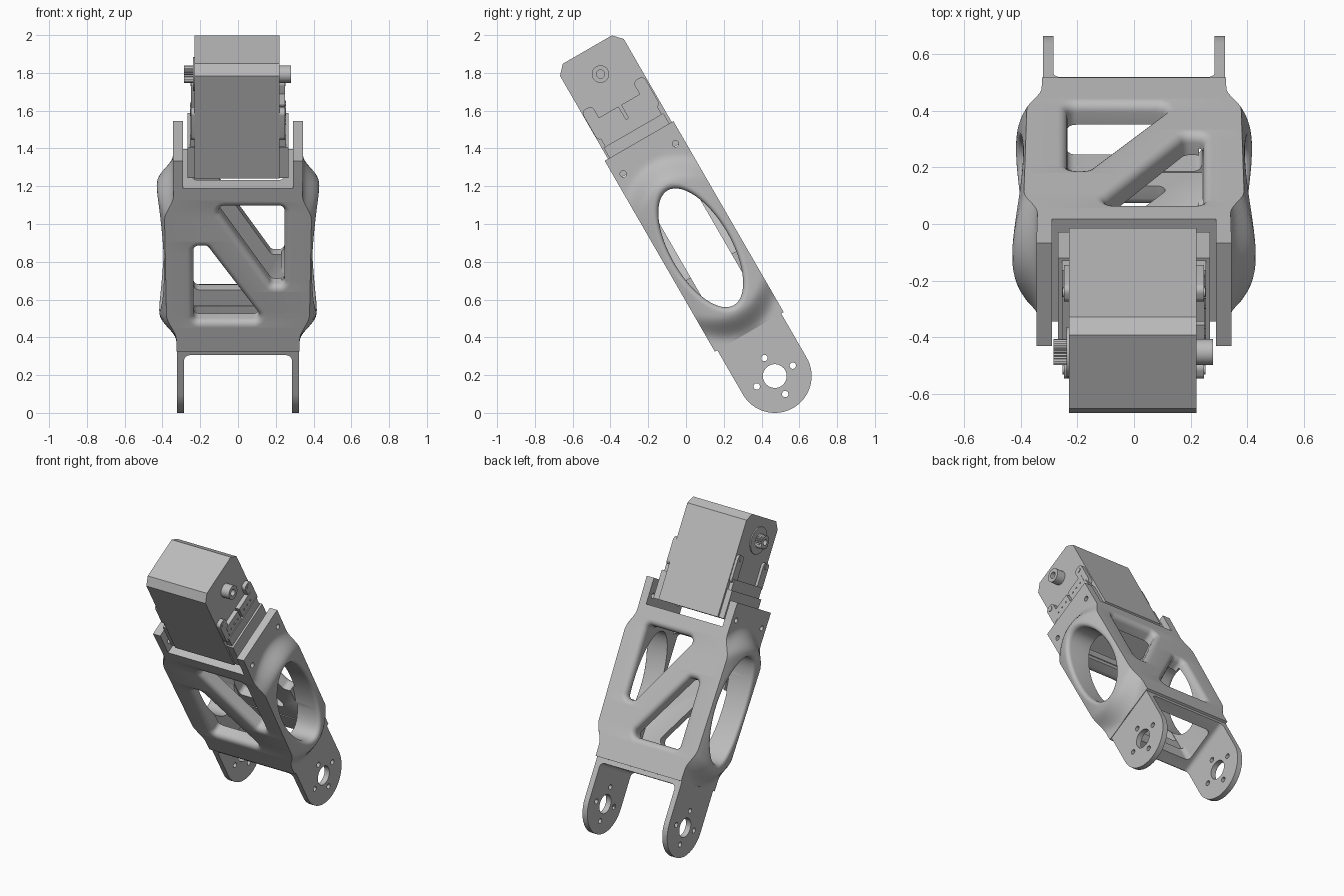
import bpy, bmesh
from math import sin, cos, pi, atan2, radians
from mathutils import Matrix, Vector

if "Cube" in bpy.data.objects:
    bpy.data.objects.remove(bpy.data.objects["Cube"])

grey = bpy.data.materials.new("light grey plastic")
grey.use_nodes = True
grey.diffuse_color = (0.5, 0.5, 0.5, 1)
grey.node_tree.nodes["Principled BSDF"].inputs["Base Color"].default_value = (0.5, 0.5, 0.5, 1)

# Everything is built upright around the lower pivot, then tilted into place
TILT = Matrix.Translation((0, 0.47, 0.195)) @ Matrix.Rotation(radians(30), 4, 'X')
parts = []


def add(name, bm, keep=True):
    bmesh.ops.recalc_face_normals(bm, faces=bm.faces)
    me = bpy.data.meshes.new(name)
    bm.to_mesh(me)
    bm.free()
    me.materials.append(grey)
    ob = bpy.data.objects.new(name, me)
    bpy.context.collection.objects.link(ob)
    if keep:
        parts.append(ob)
    return ob


def loft(name, rings, keep=True):
    bm = bmesh.new()
    rows = [[bm.verts.new(p) for p in ring] for ring in rings]
    n = len(rows[0])
    for a, b in zip(rows, rows[1:]):
        for i in range(n):
            bm.faces.new((a[i], a[(i + 1) % n], b[(i + 1) % n], b[i]))
    bm.faces.new(rows[0])
    bm.faces.new(rows[-1])
    return add(name, bm, keep)


def prism(name, outline, axis, lo, hi, keep=True):
    place = {'x': lambda a, b, d: (d, a, b),
             'y': lambda a, b, d: (a, d, b),
             'z': lambda a, b, d: (a, b, d)}[axis]
    return loft(name, [[place(a, b, d) for a, b in outline] for d in (lo, hi)], keep)


def rounded(centres, r, n=8):
    """Outline around discs of radius r at the corners of a convex polygon."""
    pts, m = [], len(centres)
    for i, (x, y) in enumerate(centres):
        px, py = centres[i - 1]
        nx, ny = centres[(i + 1) % m]
        a = atan2(y - py, x - px) - pi / 2
        b = atan2(ny - y, nx - x) - pi / 2
        while b < a:
            b += 2 * pi
        pts += [(x + r * cos(a + (b - a) * k / n), y + r * sin(a + (b - a) * k / n))
                for k in range(n + 1)]
    return pts


def rect(a0, a1, b0, b1):
    return [(a0, b0), (a1, b0), (a1, b1), (a0, b1)]


def circle(a, b, r, n=32):
    return [(a + r * cos(2 * pi * k / n), b + r * sin(2 * pi * k / n)) for k in range(n)]


def cut(ob, cutters):
    bpy.context.view_layer.objects.active = ob
    for c in cutters:
        mod = ob.modifiers.new("cut", 'BOOLEAN')
        mod.operation, mod.solver, mod.object = 'DIFFERENCE', 'EXACT', c
        bpy.ops.object.modifier_apply(modifier=mod.name)
        bpy.data.objects.remove(c)


# Link body: a block whose sides swell around the oval openings
LOW, HIGH, MID, HALF = 0.27, 1.437, 0.784, 0.21


def swell(v, w):
    q = min((v / HALF) ** 2, 1)
    t = (0.53 - 0.09 * q - abs(w - MID)) / 0.15
    t = max(0, min(1, t))
    t = t * t * (3 - 2 * t)
    base = 0.325 + 0.02 * max(0, min(1, (w - LOW) / (HIGH - LOW)))
    return base + t * (0.09 - 0.04 * q)


bm = bmesh.new()
NV, NW = 20, 64
sides = []
for s in (-1, 1):
    rows = []
    for j in range(NW + 1):
        w = LOW + (HIGH - LOW) * j / NW
        vs = [HALF * (2 * i / NV - 1) for i in range(NV + 1)]
        rows.append([bm.verts.new((s * swell(v, w), v, w)) for v in vs])
    for a, b in zip(rows, rows[1:]):
        for i in range(NV):
            bm.faces.new((a[i], a[i + 1], b[i + 1], b[i]))
    sides.append(rows)
bmesh.ops.bridge_loops(bm, edges=[e for e in bm.edges if e.is_boundary])
body = add("link_body", bm)

cutters = [
    prism("c", rounded(rect(-0.21, 0.21, -0.09, 0.09), 0.03), 'z', 0.2, 1.5, False),
    prism("c", rect(-0.24, 0.24, -0.125, 0.125), 'z', 0.36, 1.19, False),
    prism("c", rect(-0.29, 0.29, -0.3, 0.3), 'z', 1.267, 1.6, False),
]
# Two slanted windows with rounded rims, through front and back
FILLET = 0.035
arc = [k * pi / 10 for k in range(6)]
rim = [(HALF - FILLET + FILLET * sin(a), FILLET * (1 - cos(a))) for a in arc] + [(0.3, FILLET)]
steps = [(-d, o) for d, o in reversed(rim)] + rim
lower_window = [(-0.205, 0.485), (0.08, 0.485), (-0.18, 0.875), (-0.205, 0.875)]
upper_window = [(0.215, 0.7), (0.215, 1.12), (-0.07, 1.12), (0.195, 0.7)]
for corners in (lower_window, upper_window):
    cutters.append(loft("c", [[(x, d, w) for x, w in rounded(corners, 0.03 + o)]
                              for d, o in steps], False))


# Oval side openings whose rims follow the swollen surface
def oval(s, depth, grow, flat=None):
    ring = []
    for k in range(64):
        t = 2 * pi * k / 64
        v, w = (0.162 + grow) * cos(t), MID + (0.351 + grow) * sin(t)
        ring.append((s * (flat or swell(v, w) + depth), v, w))
    return ring


R = 0.03
for s in (-1, 1):
    rings = [oval(s, 0, 0, 0.23)]
    rings += [oval(s, R * sin(a) - R, R * (1 - cos(a))) for a in arc]
    rings.append(oval(s, 0.06, R))
    cutters.append(loft("c", rings, False))
# Screw holes in the upper cheeks
for v in (-0.16, 0.16):
    cutters.append(prism("c", circle(v, 1.328, 0.017, 16), 'x', -0.5, 0.5, False))
cut(body, cutters)

# Lower fork: two round-ended arms joined by a frame
fork_outline = [(0.195 * cos(pi + pi * k / 32), 0.195 * sin(pi + pi * k / 32)) for k in range(33)]
fork = prism("fork_bracket", fork_outline + [(0.195, 0.274), (-0.195, 0.274)], 'x', -0.322, 0.322)
cutters = [
    prism("c", rounded(rect(-0.255, 0.255, -0.4, 0.21), 0.03), 'y', -0.4, 0.4, False),
    prism("c", rounded(rect(-0.21, 0.21, -0.09, 0.09), 0.03), 'z', 0.1, 0.5, False),
    prism("c", circle(0, 0, 0.063), 'x', -0.5, 0.5, False),
]
for k in range(4):
    cutters.append(prism("c", circle(0.11 * cos(k * pi / 2), 0.11 * sin(k * pi / 2), 0.017, 16),
                         'x', -0.5, 0.5, False))
cut(fork, cutters)

# Motor case with chamfered top
case = [(-0.19, 1.316), (0.2, 1.316), (0.2, 1.945), (0.155, 1.993), (-0.145, 1.993), (-0.19, 1.945)]
prism("motor_case", case, 'x', -0.23, 0.22)

# Side covers, mounting ears and their screws
for s, face, side in ((1, 0.22, "left"), (-1, 0.23, "right")):
    prism(side + "_cover", rect(-0.18, 0.185, 1.316, 1.5), 'x', s * (face - 0.01), s * 0.268)
    prism(side + "_cover_step", rect(-0.17, 0.175, 1.5, 1.57), 'x', s * (face - 0.01), s * 0.255)
    for v, end in ((-0.155, "front"), (0.16, "back")):
        prism(f"{side}_{end}_ear", rounded(rect(v - 0.008, v + 0.008, 1.57, 1.7), 0.025),
              'x', s * (face - 0.01), s * 0.248)
        prism(f"{side}_{end}_screw", circle(v, 1.7, 0.017, 16), 'x', s * 0.24, s * 0.252)

# Cable sockets with pins on the left
for v, end in ((-0.075, "front"), (0.085, "back")):
    prism(end + "_socket", rect(v - 0.072, v + 0.072, 1.56, 1.65), 'x', 0.21, 0.25)
    for k in (-1, 0, 1):
        prism(end + "_pin", circle(v + k * 0.04, 1.607, 0.006, 8), 'x', 0.24, 0.255)

# Output shafts: plain hub on the left, toothed hub on the right
AXLE = 1.846
hub = prism("plain_hub", circle(0, AXLE, 0.046), 'x', 0.21, 0.28)
cut(hub, [prism("c", circle(0, AXLE, 0.022, 20), 'x', 0.23, 0.4, False)])
teeth = [((0.046 - 0.006 * (k % 2)) * cos(k * pi / 24), AXLE + (0.046 - 0.006 * (k % 2)) * sin(k * pi / 24))
         for k in range(48)]
spline = prism("toothed_hub", teeth, 'x', -0.285, -0.22)
cut(spline, [prism("c", circle(0, AXLE, 0.02, 20), 'x', -0.4, -0.24, False)])
prism("hub_collar", circle(0, AXLE, 0.09), 'x', -0.238, -0.22)

# Tilt the parts and shade them
bpy.ops.object.select_all(action='DESELECT')
for ob in parts:
    ob.matrix_world = TILT
    ob.select_set(True)
bpy.context.view_layer.objects.active = body
bpy.ops.object.shade_smooth_by_angle(angle=radians(32))
